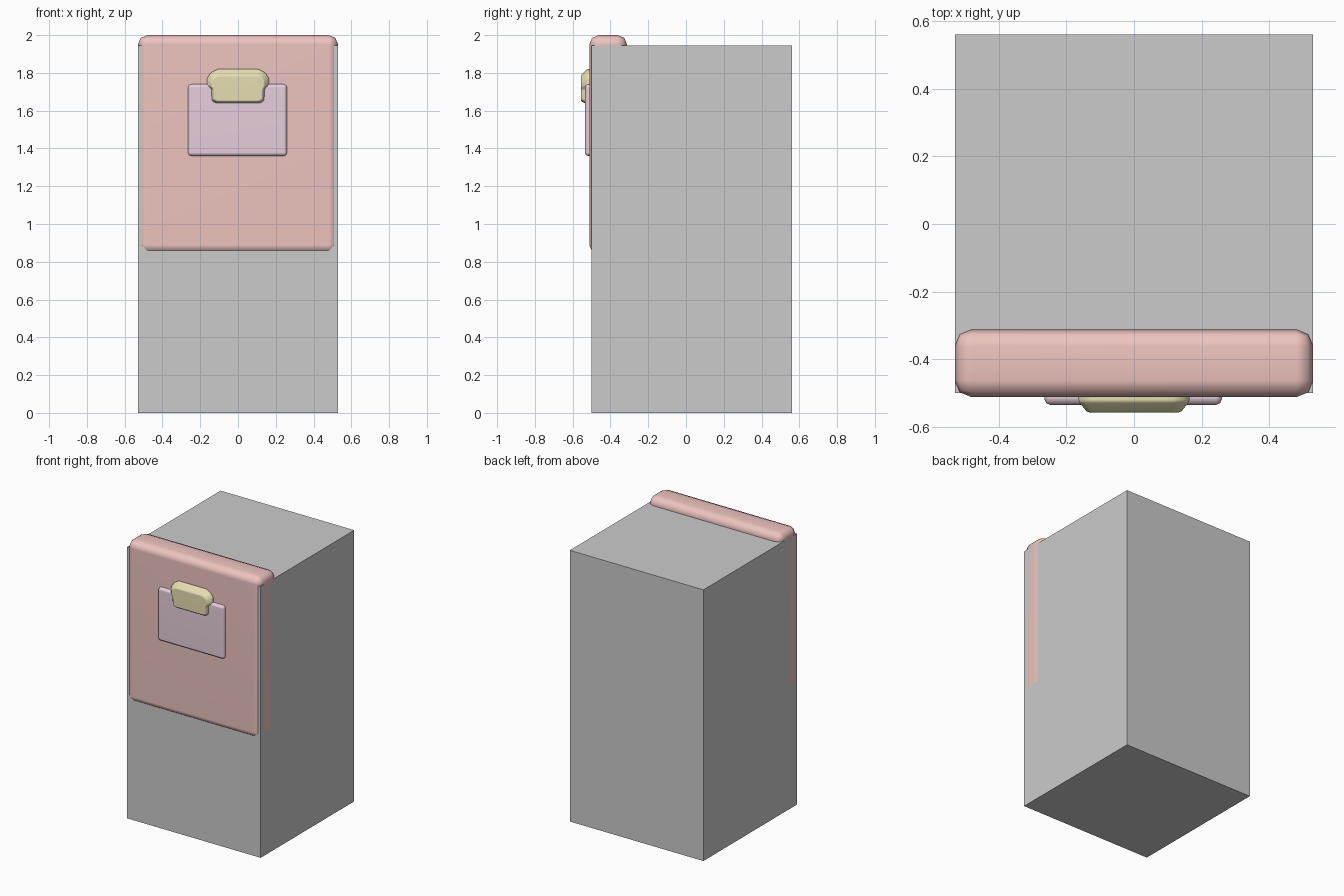
import bpy, bmesh, math
from mathutils import Vector

if "Cube" in bpy.data.objects:
    bpy.data.objects.remove(bpy.data.objects["Cube"])


def material(name, rgb):
    m = bpy.data.materials.new(name)
    m.diffuse_color = (*rgb, 1)
    m.use_nodes = True
    m.node_tree.nodes["Principled BSDF"].inputs["Base Color"].default_value = m.diffuse_color
    return m


SALMON = material("salmon", (0.85, 0.55, 0.52))
PINK = material("pink", (0.80, 0.62, 0.72))
YELLOW = material("yellow", (0.80, 0.73, 0.45))
WOOD = material("wood", (0.50, 0.33, 0.22))


def make(name, bm, mat=None, bevel=0, segments=2):
    bmesh.ops.recalc_face_normals(bm, faces=bm.faces)
    me = bpy.data.meshes.new(name)
    bm.to_mesh(me)
    bm.free()
    ob = bpy.data.objects.new(name, me)
    bpy.context.collection.objects.link(ob)
    if mat:
        me.materials.append(mat)
    if bevel:
        mod = ob.modifiers.new("bevel", "BEVEL")
        mod.width, mod.segments = bevel, segments
        me.shade_smooth()
        ob.modifiers.new("normals", "WEIGHTED_NORMAL")
    return ob


def box(name, lo, hi, mat=None, bevel=0, segments=2, taper=1):
    lo, hi = Vector(lo), Vector(hi)
    bm = bmesh.new()
    bmesh.ops.create_cube(bm, size=1)
    for v in bm.verts:
        s = taper if v.co.z < 0 else 1
        v.co.x *= s
        v.co.y *= s
        v.co = (lo + hi) / 2 + v.co * (hi - lo)
    return make(name, bm, mat, bevel, segments)


# Plain grey block enclosing the chair
box("outer_block", (-0.53, -0.50, 0), (0.53, 0.56, 1.945))

# Padded backrest and seat
box("backrest", (-0.53, -0.512, 0.84), (0.53, -0.312, 2.0), SALMON, 0.05)
box("seat", (-0.528, -0.498, 0.74), (0.528, 0.558, 0.95), SALMON, 0.05)

# Tapered legs
for x in (-0.38, 0.38):
    for y in (-0.34, 0.40):
        box("leg", (x - 0.08, y - 0.08, 0.002), (x + 0.08, y + 0.08, 0.76),
            WOOD, 0.015, taper=0.75)

# Pocket on the outside of the backrest
box("pocket", (-0.265, -0.535, 1.36), (0.26, -0.49, 1.74), PINK, 0.018)

# Flap: stacked outlines, narrowing toward the front
half = [(0.12, 1.635), (0.143, 1.65), (0.145, 1.715), (0.164, 1.735),
        (0.164, 1.77), (0.145, 1.80), (0.108, 1.82)]
front = [(0.11, 1.65), (0.128, 1.66), (0.13, 1.71), (0.138, 1.725),
         (0.138, 1.76), (0.125, 1.775), (0.105, 1.785)]
bm = bmesh.new()
rings = []
for y, pts in ((-0.49, half), (-0.525, half), (-0.557, front)):
    loop = pts + [(-x, z) for x, z in reversed(pts)]
    rings.append([bm.verts.new((x, y, z)) for x, z in loop])
for a, b in zip(rings, rings[1:]):
    for i in range(len(a)):
        j = (i + 1) % len(a)
        bm.faces.new((a[i], a[j], b[j], b[i]))
bm.faces.new(rings[0])
bm.faces.new(rings[-1])
make("flap", bm, YELLOW, 0.006, 2)
